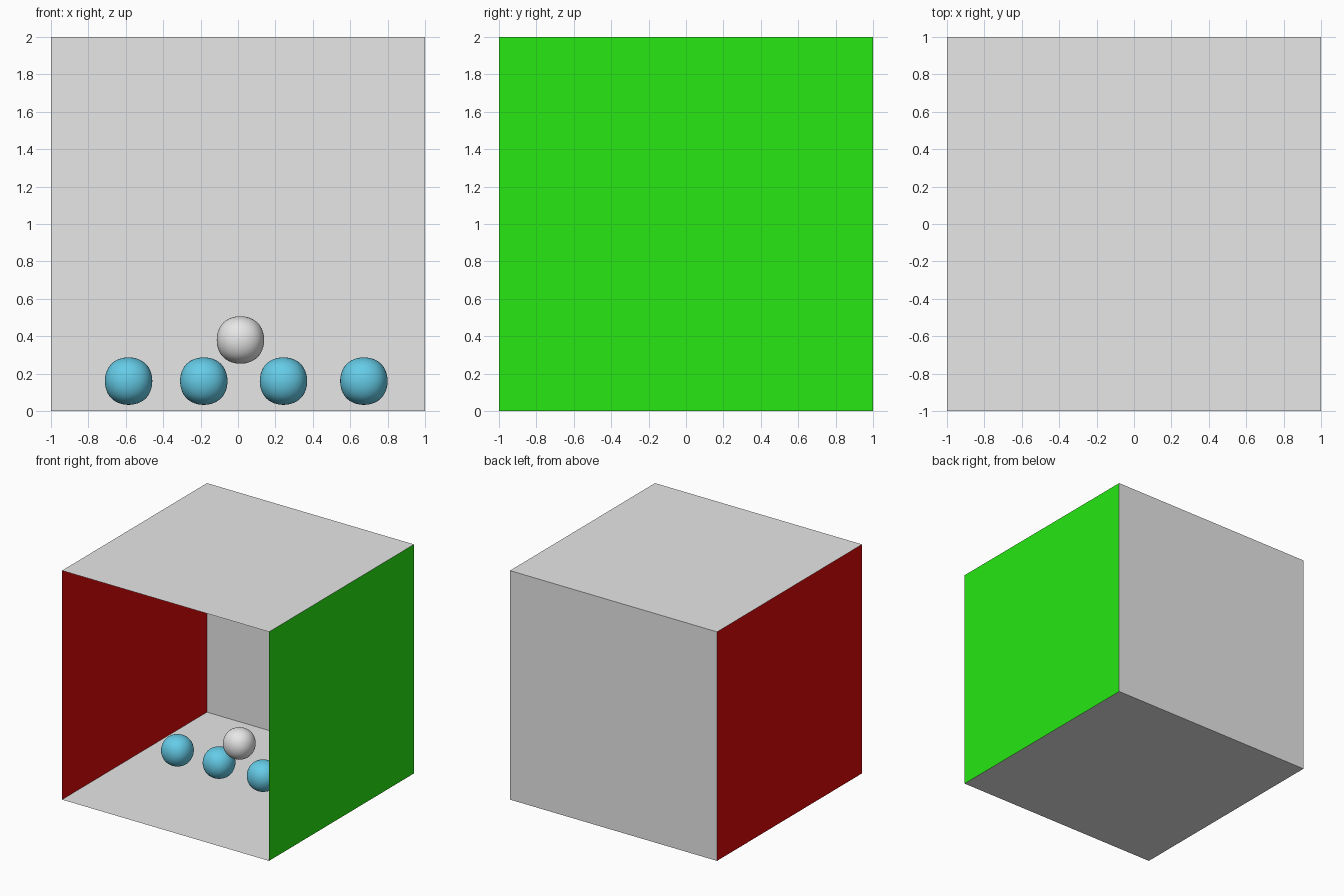
import bpy, bmesh, math
from mathutils import Matrix, Vector

if "Cube" in bpy.data.objects:
    bpy.data.objects.remove(bpy.data.objects["Cube"])


def material(name, rgb):
    m = bpy.data.materials.new(name)
    m.diffuse_color = (*rgb, 1.0)
    m.use_nodes = True
    m.node_tree.nodes["Principled BSDF"].inputs["Base Color"].default_value = m.diffuse_color
    return m


GREY = material("light_grey", (0.8, 0.8, 0.8))
RED = material("red", (0.75, 0.003, 0.003))
GREEN = material("green", (0.02, 0.8, 0.006))
BLUE = material("sky_blue", (0.13, 0.6, 0.8))


def add_object(name, bm, mat):
    me = bpy.data.meshes.new(name)
    bm.to_mesh(me)
    bm.free()
    me.materials.append(mat)
    ob = bpy.data.objects.new(name, me)
    bpy.context.scene.collection.objects.link(ob)
    return ob


def panel(name, centre, normal, mat):
    """2 x 2 sheet facing along normal."""
    bm = bmesh.new()
    rot = Vector(normal).to_track_quat('Z', 'Y').to_matrix().to_4x4()
    bmesh.ops.create_grid(bm, x_segments=1, y_segments=1, size=1.0,
                          matrix=Matrix.Translation(centre) @ rot)
    return add_object(name, bm, mat)


def ball(name, x, z, mat):
    """Rounded cube: a subdivided cube gives the slightly square ball."""
    bm = bmesh.new()
    bmesh.ops.create_cube(bm, size=0.302)
    for f in bm.faces:
        f.smooth = True
    ob = add_object(name, bm, mat)
    ob.location = (x, 0, z)
    sub = ob.modifiers.new("round", 'SUBSURF')
    sub.levels = sub.render_levels = 4
    return ob


# Open-fronted room
panel("floor", (0, 0, 0), (0, 0, 1), GREY)
panel("ceiling", (0, 0, 2), (0, 0, -1), GREY)
panel("back_wall", (0, 1, 1), (0, -1, 0), GREY)
panel("left_wall", (-1, 0, 1), (1, 0, 0), RED)
panel("right_wall", (1, 0, 1), (-1, 0, 0), GREEN)

# Row of balls with one resting above the middle pair
for i, x in enumerate((-0.585, -0.183, 0.243, 0.673)):
    ball(f"blue_ball_{i + 1}", x, 0.16, BLUE)
ball("grey_ball", 0.013, 0.38, GREY)
